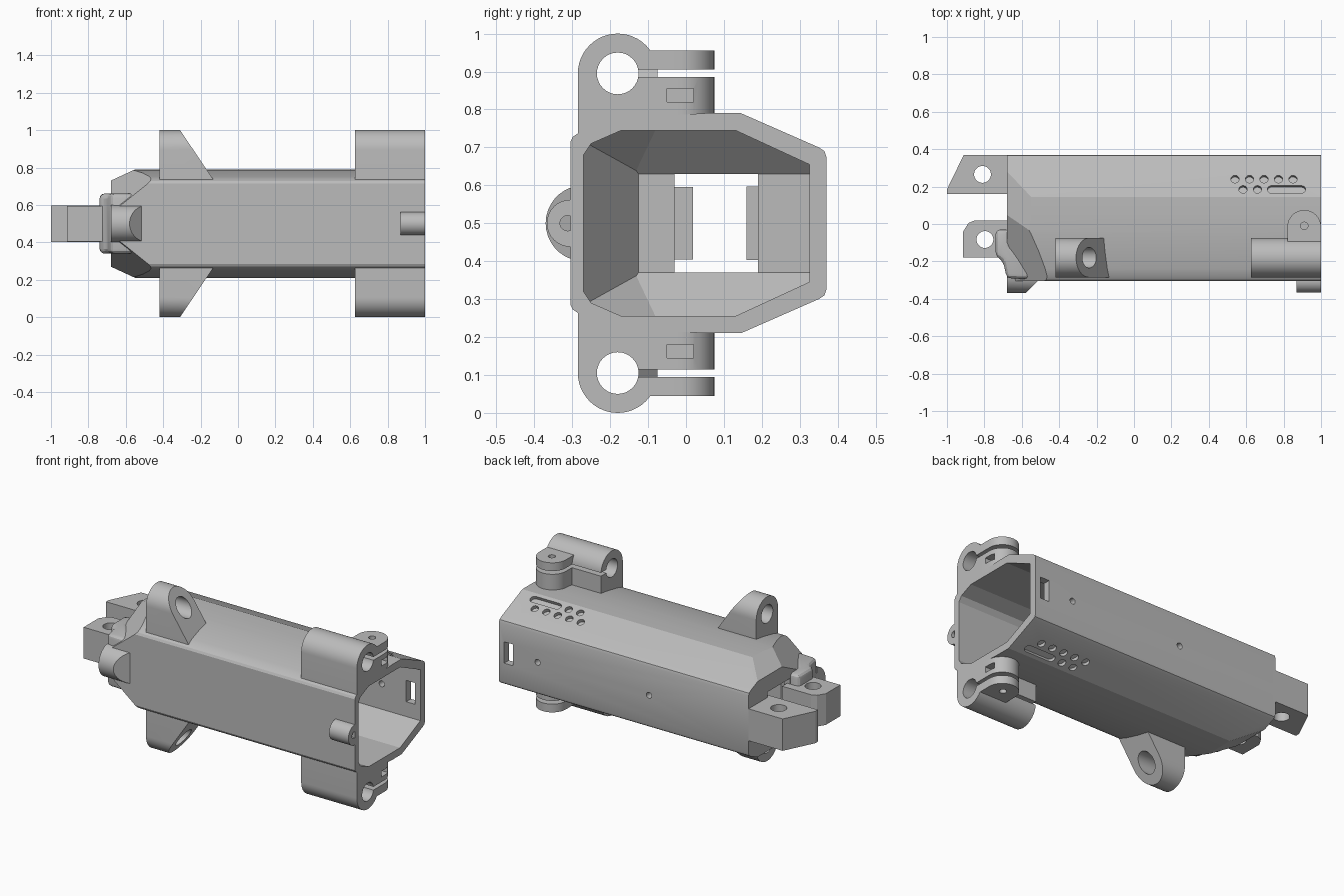
import bpy, bmesh
from math import sin, cos, pi, radians
from mathutils import Matrix, Vector

cube = bpy.data.objects.get("Cube")
if cube:
    bpy.data.objects.remove(cube)

grey = bpy.data.materials.new("plain grey")
grey.use_nodes = True
grey.diffuse_color = (0.5, 0.5, 0.5, 1)
grey.node_tree.nodes["Principled BSDF"].inputs["Base Color"].default_value = (0.5, 0.5, 0.5, 1)

# Everything is modelled around the horizontal mid plane, then raised to it
MID = 0.5
PLACE = {"X": lambda a, b, t: (t, a, b),
         "Y": lambda a, b, t: (a, t, b),
         "Z": lambda a, b, t: (a, b, t)}


def arc(cx, cy, r, start, end, n=16):
    steps = [radians(start + (end - start) * i / n) for i in range(n + 1)]
    return [(cx + r * cos(a), cy + r * sin(a)) for a in steps]


def circle(cx, cy, r):
    return arc(cx, cy, r, 0, 360, 32)[:-1]


def stadium(half, r):
    return arc(half, 0, r, -90, 90, 10) + arc(-half, 0, r, 90, 270, 10)


def rect(x0, x1, y0, y1):
    return [(x0, y0), (x1, y0), (x1, y1), (x0, y1)]


def prism(name, outline, axis, lo, hi, planes=(), matrix=None):
    """Extrude an outline along an axis, then trim it by planes (point, normal)."""
    bm = bmesh.new()
    ends = [[bm.verts.new(PLACE[axis](a, b, t)) for a, b in outline] for t in (lo, hi)]
    bm.faces.new(ends[0])
    bm.faces.new(ends[1])
    for i in range(len(outline)):
        j = (i + 1) % len(outline)
        bm.faces.new((ends[0][i], ends[0][j], ends[1][j], ends[1][i]))
    for point, normal in planes:
        geom = bm.verts[:] + bm.edges[:] + bm.faces[:]
        bmesh.ops.bisect_plane(bm, geom=geom, plane_co=point, plane_no=normal, clear_outer=True)
        bmesh.ops.holes_fill(bm, edges=[e for e in bm.edges if e.is_boundary], sides=0)
    if matrix:
        bm.transform(matrix)
    bmesh.ops.recalc_face_normals(bm, faces=bm.faces)
    mesh = bpy.data.meshes.new(name)
    bm.to_mesh(mesh)
    bm.free()
    mesh.materials.append(grey)
    obj = bpy.data.objects.new(name, mesh)
    obj.location.z = MID
    bpy.context.collection.objects.link(obj)
    return obj


def activate(obj):
    bpy.ops.object.select_all(action="DESELECT")
    obj.select_set(True)
    bpy.context.view_layer.objects.active = obj


def finish(obj, cutters=(), mirror=False, bevel=0):
    bpy.context.view_layer.update()
    activate(obj)
    for cutter in cutters:
        mod = obj.modifiers.new("cut", "BOOLEAN")
        mod.operation = "DIFFERENCE"
        mod.solver = "EXACT"
        mod.object = cutter
        bpy.ops.object.modifier_apply(modifier=mod.name)
        bpy.data.objects.remove(cutter)
    activate(obj)
    if bevel:
        mod = obj.modifiers.new("bevel", "BEVEL")
        mod.width = bevel
        mod.segments = 3
        mod.limit_method = "ANGLE"
        bpy.ops.object.modifier_apply(modifier=mod.name)
    bpy.ops.object.shade_smooth_by_angle(angle=radians(20))
    if mirror:
        mod = obj.modifiers.new("mirror", "MIRROR")
        mod.use_axis = (False, False, True)
        mod.use_mirror_merge = False


def both_sides(half):
    return half + [(a, -b) for a, b in reversed(half)]


# Hollow body with a tapered left end
outer = both_sides([(-0.305, 0.215), (-0.298, 0.228), (-0.28, 0.24), (-0.24, 0.252),
                    (-0.15, 0.27), (-0.05, 0.284), (0.05, 0.29), (0.145, 0.29),
                    (0.35, 0.2), (0.365, 0.19), (0.37, 0.175)])
inner = both_sides([(-0.27, 0.18), (-0.25, 0.21), (-0.17, 0.245), (0.13, 0.245), (0.325, 0.155)])
outer_planes, inner_planes = [], [((-0.45, -0.27, 0), (-0.145, -0.19, 0))]
for s in (1, -1):
    corner = Vector((-0.6, -0.37, 0.75 * s)).normalized()
    start = Vector((-0.6, 0, 0.27 * s))
    outer_planes += [((-0.55, 0, 0.29 * s), (-0.06, 0, 0.13 * s)), (start, corner)]
    inner_planes += [((-0.53, 0, 0.245 * s), (-0.115, 0, 0.11 * s)), (start - corner * 0.03, corner)]
body = prism("body", outer, "X", -0.68, 1.0, outer_planes)
cutters = [prism("hollow", inner, "X", -0.64, 1.1, inner_planes),
           prism("end_opening", rect(-0.03, 0.19, -0.13, 0.13), "X", -0.8, -0.6),
           prism("back_window", rect(0.905, 0.965, -0.065, 0.065), "Y", 0.3, 0.4)]
cutters += [prism("back_hole", circle(x, 0, 0.018), "Y", 0.3, 0.4) for x in (0.74, -0.01)]

# Shallow round dimples and a long groove on both sloping sides
marks = [(0.54 + 0.0775 * i, 0.24, 0) for i in range(5)]
marks += [(0.583, 0.185, 0), (0.66, 0.185, 0), (0.815, 0.185, 0.08)]
for s in (1, -1):
    for x, y, half in marks:
        z = 0.29 - (y - 0.145) * 0.44
        m = (Matrix.Diagonal((1, 1, s, 1)) @ Matrix.Translation((x, y, z))
             @ Matrix.Rotation(-0.414, 4, "X"))
        cutters.append(prism("dimple", stadium(half, 0.022), "Z", -0.02, 0.05, matrix=m))
finish(body, cutters)

# Rod clamps at the right end, above and below
cy, cz = -0.18, 0.395
loop = [(-0.285, 0.23), (-0.17, 0.257), (-0.075, 0.265)] + arc(cy, cz, 0.105, 0, 180, 24)
clamp = prism("rod_clamp", loop, "X", 0.625, 1.0)
finish(clamp, [prism("bore", circle(cy, cz, 0.055), "X", 0.5, 1.1),
               prism("slit", rect(-0.15, 0, 0.385, 0.405), "X", 0.5, 1.1)], mirror=True)

# Rounded screw ears of each clamp
ear = [(0.82, -0.11), (1.0, -0.11)] + arc(0.91, -0.015, 0.09, 0, 180)
lower_ear = prism("lower_clamp_ear", ear, "Z", 0.265, 0.385)
finish(lower_ear, [prism("screw_hole", circle(0.91, -0.01, 0.02), "Z", 0.3, 0.5),
                   prism("nut_pocket", rect(-0.05, 0.02, 0.32, 0.355), "X", 0.87, 1.1)], mirror=True)
upper_ear = prism("upper_clamp_ear", ear, "Z", 0.405, 0.455)
finish(upper_ear, [prism("screw_hole", circle(0.91, -0.01, 0.02), "Z", 0.3, 0.5)], mirror=True)

# Slanted rod eyes further left
eye = prism("rod_eye", loop, "X", -0.42, -0.1, [((-0.31, 0, 0.5), (0.83, 0, 0.56))])
finish(eye, [prism("bore", circle(cy, cz, 0.055), "X", -0.6, 0.2)], mirror=True)

# Small pin boss on the front right
boss = prism("pin_boss", circle(-0.305, 0, 0.062), "X", 0.87, 1.0,
             [((0, -0.28, 0), (0, 1, 0))])
finish(boss, [prism("pin_hole", circle(-0.312, 0, 0.02), "X", 0.8, 1.1)])

# Rounded front stop at the left end
stop = prism("front_stop", arc(-0.27, 0, 0.1, 100, 260), "X", -0.68, -0.48,
             [((-0.54, -0.33, 0), (1, -1, 0))])
finish(stop)

# Shoulder that carries the front lug
shoulder = prism("shoulder", [(-0.74, -0.03), (-0.74, -0.17), (-0.7, -0.2), (-0.68, -0.29),
                              (-0.55, -0.295), (-0.55, -0.22), (-0.66, -0.12), (-0.66, -0.03)],
                 "Z", -0.16, 0.16)
finish(shoulder, bevel=0.025)

# Mounting lugs with vertical screw holes
front_lug = prism("front_lug", [(-0.66, 0.018), (-0.855, 0.018), (-0.885, 0.005), (-0.913, -0.04),
                                (-0.913, -0.18), (-0.66, -0.18)], "Z", -0.095, 0.095)
finish(front_lug, [prism("screw_hole", circle(-0.797, -0.083, 0.045), "Z", -0.2, 0.2)])
back_lug = prism("back_lug", [(-0.66, 0.16), (-1.0, 0.16), (-1.0, 0.185), (-0.91, 0.37),
                              (-0.66, 0.37)], "Z", -0.097, 0.097)
finish(back_lug, [prism("screw_hole", circle(-0.81, 0.265, 0.045), "Z", -0.2, 0.2)])
